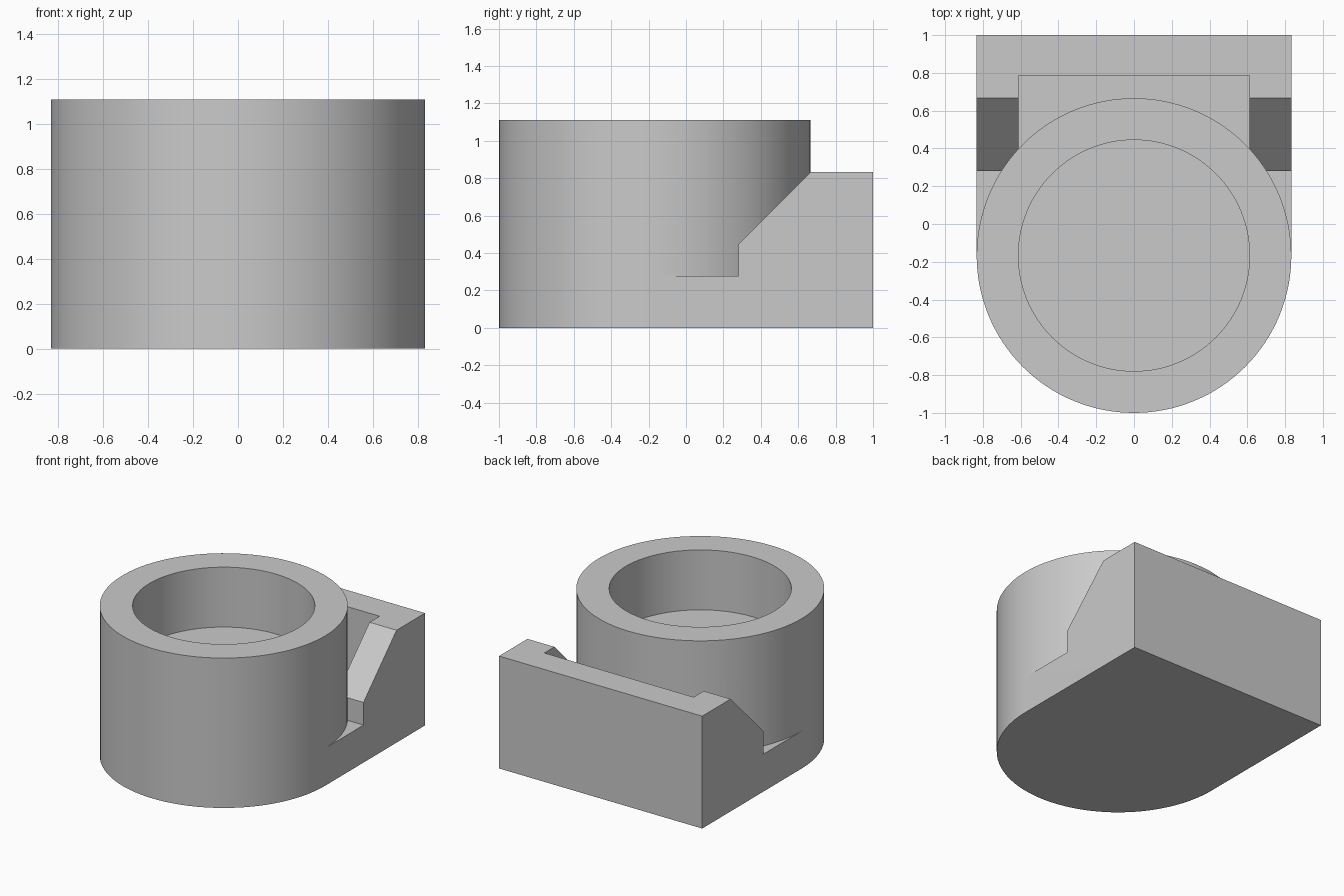
import bpy, bmesh, math

if "Cube" in bpy.data.objects:
    bpy.data.objects.remove(bpy.data.objects["Cube"], do_unlink=True)

RADIUS, BORE, HEIGHT = 0.833, 0.612, 1.111
CENTRE_Y, BASE_TOP, BORE_FLOOR = -0.167, 0.278, 0.667

grey = bpy.data.materials.new("light grey")
grey.use_nodes = True
colour = (0.59, 0.59, 0.59, 1)
grey.diffuse_color = colour
grey.node_tree.nodes["Principled BSDF"].inputs["Base Color"].default_value = colour


def add_object(name, bm):
    mesh = bpy.data.meshes.new(name)
    bmesh.ops.recalc_face_normals(bm, faces=bm.faces)
    bm.to_mesh(mesh)
    bm.free()
    mesh.materials.append(grey)
    obj = bpy.data.objects.new(name, mesh)
    bpy.context.collection.objects.link(obj)
    return obj


def side_prism(name, profile, half_width):
    """Extrude a (y, z) profile across x."""
    bm = bmesh.new()
    face = bm.faces.new([bm.verts.new((-half_width, y, z)) for y, z in profile])
    result = bmesh.ops.extrude_face_region(bm, geom=[face])
    moved = [v for v in result["geom"] if isinstance(v, bmesh.types.BMVert)]
    bmesh.ops.translate(bm, verts=moved, vec=(2 * half_width, 0, 0))
    return add_object(name, bm)


def cylinder(name, radius, bottom, top):
    bm = bmesh.new()
    bmesh.ops.create_cone(bm, cap_ends=True, segments=128, radius1=radius,
                          radius2=radius, depth=top - bottom)
    bmesh.ops.translate(bm, verts=bm.verts, vec=(0, CENTRE_Y, (top + bottom) / 2))
    return add_object(name, bm)


def combine(target, other, operation):
    bpy.context.view_layer.objects.active = target
    mod = target.modifiers.new(operation.lower(), "BOOLEAN")
    mod.operation, mod.solver, mod.object = operation, "EXACT", other
    bpy.ops.object.modifier_apply(modifier=mod.name)
    bpy.data.objects.remove(other, do_unlink=True)


# Base, sloped side cheeks and back wall share one side profile
holder = side_prism("socket_bracket", [
    (CENTRE_Y, 0), (1, 0), (1, 0.833), (0.667, 0.833),
    (0.28, 0.446), (0.28, BASE_TOP), (CENTRE_Y, BASE_TOP)], RADIUS)

# Pocket between the cheeks, behind the round socket
pocket = side_prism("pocket_cutter", [
    (-0.5, BASE_TOP), (0.785, BASE_TOP), (0.785, 1.2), (-0.5, 1.2)], BORE)
combine(holder, pocket, "DIFFERENCE")

# Round socket with a blind bore
combine(holder, cylinder("socket", RADIUS, 0, HEIGHT), "UNION")
combine(holder, cylinder("bore_cutter", BORE, BORE_FLOOR, HEIGHT + 0.2), "DIFFERENCE")

# Smooth the round walls, keep the edges crisp
bpy.ops.object.select_all(action="DESELECT")
holder.select_set(True)
bpy.context.view_layer.objects.active = holder
bpy.ops.object.shade_smooth_by_angle(angle=math.radians(30))
